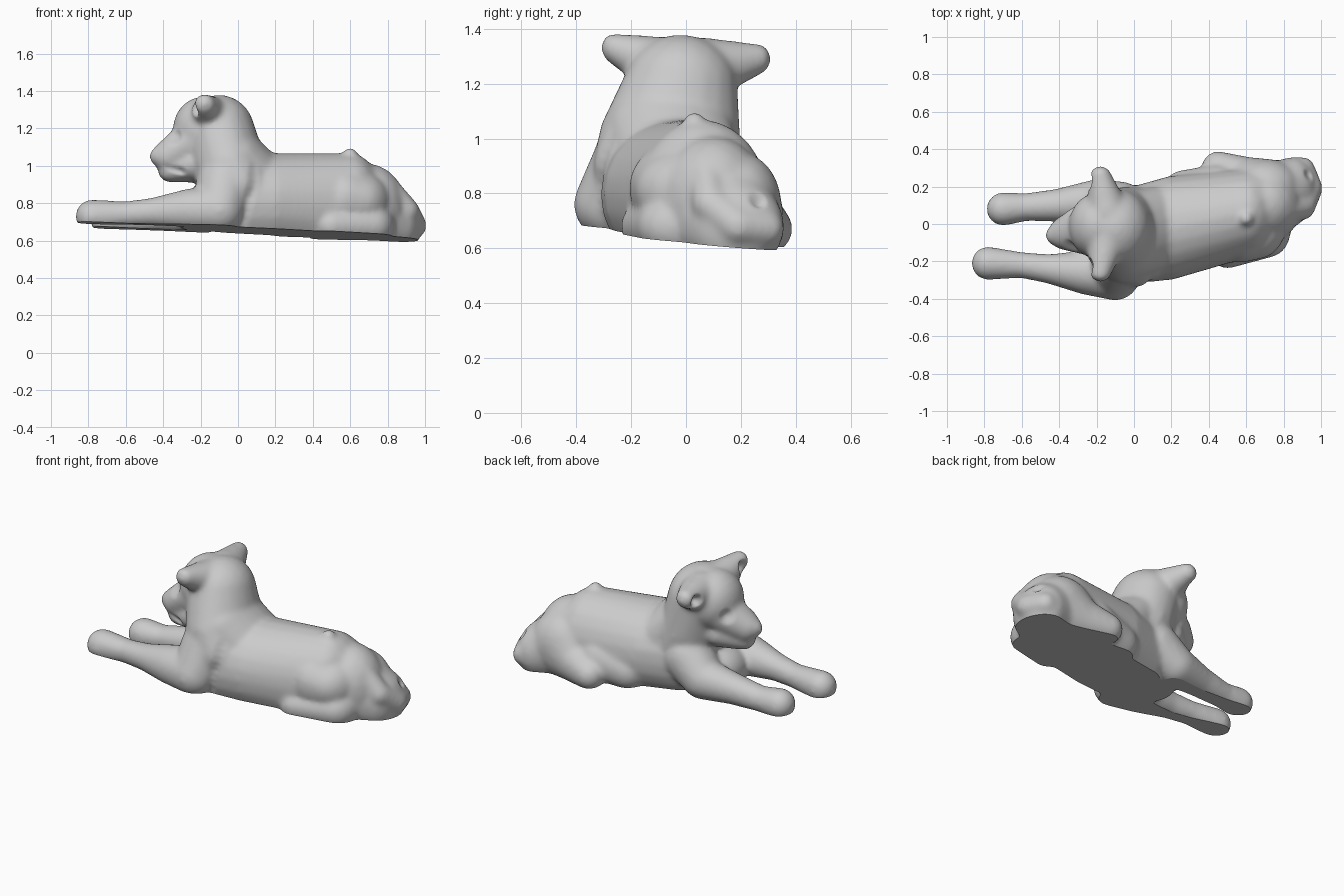
import bpy
import bmesh
from mathutils import Matrix, Vector

cube = bpy.data.objects.get("Cube")
if cube:
    bpy.data.objects.remove(cube)

bm = bmesh.new()


def at(x, y, z, radius, wide=None, tall=None):
    """One ellipsoid station: its centre and its three radii."""
    return Vector((x, y, z)), Vector((radius, wide or radius, tall or radius))


def blob(centre, radii):
    matrix = Matrix.Translation(centre) @ Matrix.Diagonal((*radii, 1))
    bmesh.ops.create_icosphere(bm, subdivisions=3, radius=1, matrix=matrix)


def limb(*stations, steps=10):
    """Sweep an ellipsoid through the stations."""
    for start, end in zip(stations, stations[1:]):
        for i in range(steps + 1):
            blob(*(a.lerp(b, i / steps) for a, b in zip(start, end)))


# Trunk from chest to rump
limb(at(0, -.06, .8, radius=.2, wide=.26, tall=.27),
     at(.2, -.02, .8, radius=.15, wide=.28, tall=.27),
     at(.6, .06, .78, radius=.18, wide=.24, tall=.29),
     at(.85, .18, .68, radius=.13, wide=.18, tall=.17))
blob(*at(.7, .1, .77, radius=.2, wide=.2, tall=.24))
blob(*at(.6, .03, 1.06, radius=.04))

# Neck, nape and skull
limb(at(0, -.07, .9, radius=.2, wide=.27),
     at(-.05, -.06, 1, radius=.2, wide=.26),
     at(-.1, -.02, 1.18, radius=.19, wide=.21, tall=.2))
limb(at(0, -.06, 1.04, radius=.15, wide=.23),
     at(.1, -.03, .93, radius=.16, wide=.23))
blob(*at(-.19, -.01, 1.19, radius=.16, wide=.18, tall=.18))

# Muzzle, nose and chin
limb(at(-.24, -.02, 1.13, radius=.12, wide=.15),
     at(-.37, -.05, 1.05, radius=.09))
blob(*at(-.42, -.06, 1.05, radius=.055))
limb(at(-.24, -.03, 1.01, radius=.1, wide=.14),
     at(-.36, -.05, .97, radius=.07, tall=.06))

# Ears flaring out of the skull, the left one held a little lower
for side in (-1, 1):
    limb(at(-.14, side * .06, 1.25, radius=.12, wide=.1),
         at(-.18, side * .27, 1.31 - side * .02, radius=.055, wide=.04))

# Right front leg: shoulder, elbow, shin, paw
limb(at(-.07, -.19, .88, radius=.16, tall=.19),
     at(-.1, -.28, .76, radius=.13),
     at(-.25, -.26, .76, radius=.12),
     at(-.45, -.24, .75, radius=.08),
     at(-.6, -.22, .74, radius=.07),
     at(-.78, -.21, .73, radius=.09))

# Left front leg
limb(at(-.08, .08, .84, radius=.15),
     at(-.2, .12, .75, radius=.12),
     at(-.4, .1, .73, radius=.09),
     at(-.58, .09, .71, radius=.075),
     at(-.7, .08, .71, radius=.09))

# Brisket between the legs
blob(*at(-.2, -.07, .74, radius=.13, wide=.18))

# Hind legs: haunches, tucked feet and belly folds
limb(at(.57, 0, .82, radius=.15, wide=.21, tall=.18),
     at(.66, .02, .81, radius=.16, wide=.21))
limb(at(.5, -.12, .68, radius=.1, wide=.12),
     at(.72, -.03, .68, radius=.12, wide=.15))
limb(at(.7, .2, .75, radius=.2, wide=.15),
     at(.6, .22, .7, radius=.14),
     at(.45, .3, .67, radius=.09))
limb(at(.27, .17, .7, radius=.12), at(.45, .18, .74, radius=.14))

# Tail folded around the rump
limb(at(.8, .07, .89, radius=.06),
     at(.9, .09, .76, radius=.07),
     at(.94, .19, .68, radius=.07),
     at(.9, .29, .67, radius=.07))

# Fuse all parts into one soft skin
raw = bpy.data.meshes.new("raw_body")
bm.to_mesh(raw)
bm.free()
body = bpy.data.objects.new("reclining_animal", raw)
bpy.context.collection.objects.link(body)
remesh = body.modifiers.new("fuse", 'REMESH')
remesh.mode = 'VOXEL'
remesh.voxel_size = .011
soften = body.modifiers.new("soften", 'SMOOTH')
soften.factor = .5
soften.iterations = 26
graph = bpy.context.evaluated_depsgraph_get()
skin = bpy.data.meshes.new_from_object(body.evaluated_get(graph))
body.modifiers.clear()
body.data = skin
bpy.data.meshes.remove(raw)

bm = bmesh.new()
bm.from_mesh(skin)


def dent(centre, radius, push):
    """Press a soft hollow into the skin."""
    centre, push = Vector(centre), Vector(push)
    for vert in bm.verts:
        distance = (vert.co - centre).length / radius
        if distance < 1:
            vert.co += push * (1 - distance ** 2) ** 2


# Ear cups and eye sockets
for side in (-1, 1):
    dent((-.24, side * .23, 1.29 - side * .02), .055, (.05, -side * .02, 0))
    dent((-.34, side * .1 - .02, 1.15), .055, (.015, -side * .01, 0))

# Hollow inside the tail curl
dent((.91, .25, .76), .05, (-.02, 0, -.05))

# Mouth line and the crease behind the shoulder
for i in range(9):
    t = i / 8
    dent((-.45 + .15 * t, -.14, 1 - .03 * t), .03, (0, .012, 0))
    dent((.1 - .08 * t, -.3, 1 - .3 * t), .05, (0, .007, 0))

# Slice the flat, slightly tilted base and close it
bmesh.ops.bisect_plane(
    bm, geom=bm.verts[:] + bm.edges[:] + bm.faces[:], dist=1e-5,
    plane_co=(0, 0, .65), plane_no=(.035, .08, 1), clear_inner=True)
for face in bm.faces:
    face.smooth = True
rim = [edge for edge in bm.edges if edge.is_boundary]
base = bmesh.ops.holes_fill(bm, edges=rim, sides=0)["faces"]
for face in base:
    face.smooth = False
for edge in rim:
    edge.smooth = False
bmesh.ops.triangulate(bm, faces=base)
bm.normal_update()
bm.to_mesh(skin)
bm.free()

# Single stone-grey colour
stone = bpy.data.materials.new("stone_grey")
stone.use_nodes = True
colour = (.6, .6, .6, 1)
stone.diffuse_color = colour
shader = stone.node_tree.nodes["Principled BSDF"]
shader.inputs["Base Color"].default_value = colour
skin.materials.clear()
skin.materials.append(stone)
